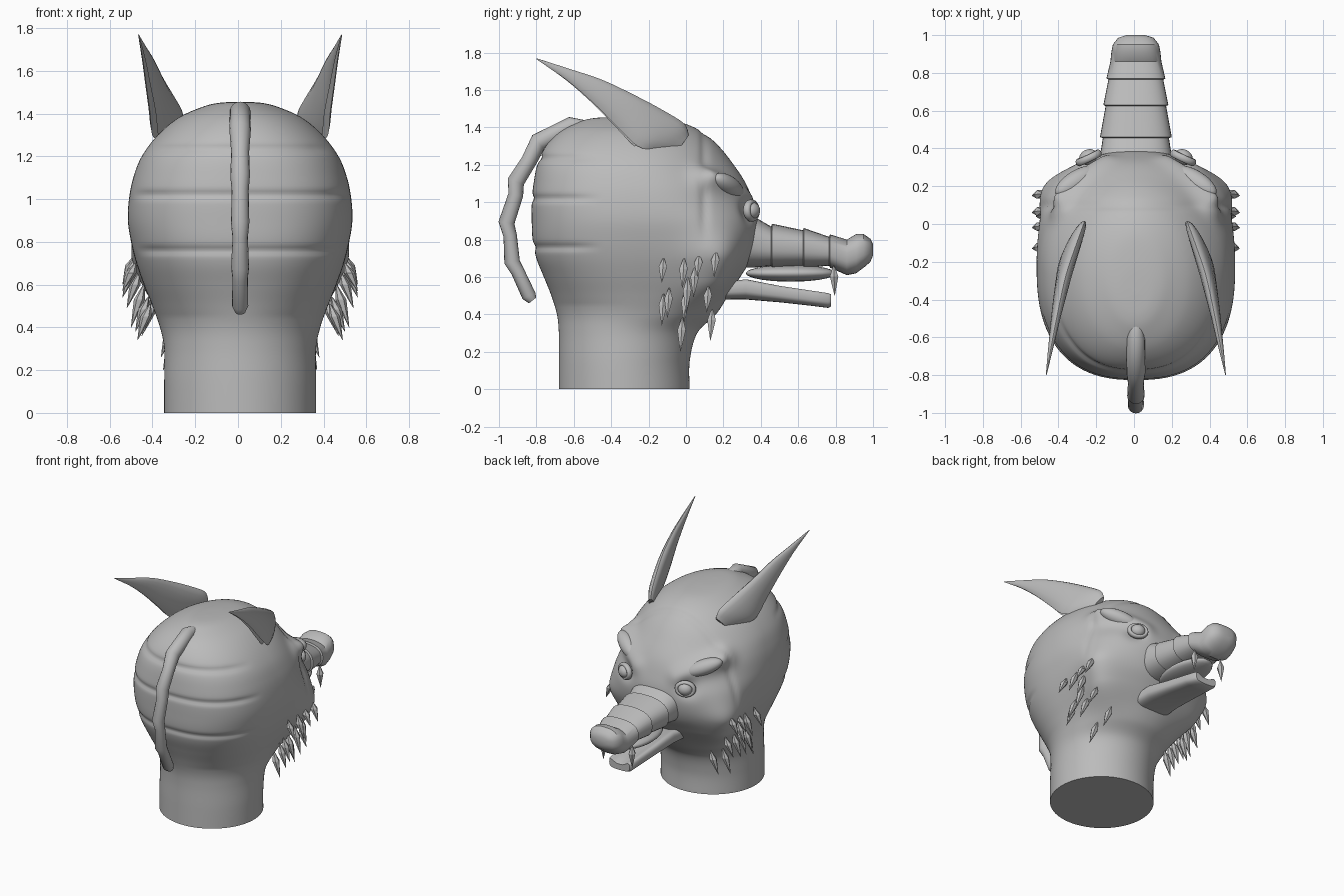
import bpy, bmesh, math
from mathutils import Vector

old = bpy.data.objects.get("Cube")
if old:
    bpy.data.objects.remove(old)

CX = 0.01  # centre line of the body
grey = bpy.data.materials.new("plain_grey")
grey.use_nodes = True
TONE = (0.5, 0.5, 0.5, 1)
grey.diffuse_color = TONE
grey.node_tree.nodes["Principled BSDF"].inputs["Base Color"].default_value = TONE


def finish(name, bm, angle=40):
    bmesh.ops.recalc_face_normals(bm, faces=bm.faces)
    mesh = bpy.data.meshes.new(name)
    bm.to_mesh(mesh)
    bm.free()
    mesh.materials.append(grey)
    obj = bpy.data.objects.new(name, mesh)
    bpy.context.collection.objects.link(obj)
    bpy.ops.object.select_all(action="DESELECT")
    obj.select_set(True)
    bpy.context.view_layer.objects.active = obj
    bpy.ops.object.shade_smooth_by_angle(angle=math.radians(angle))
    return obj


def loft(name, rings, angle=40):
    """Skin a list of equal closed rings and cap both ends."""
    bm = bmesh.new()
    rows = [[bm.verts.new(p) for p in ring] for ring in rings]
    count = len(rows[0])
    for a, b in zip(rows, rows[1:]):
        for i in range(count):
            j = (i + 1) % count
            bm.faces.new((a[i], a[j], b[j], b[i]))
    bm.faces.new(rows[0])
    bm.faces.new(rows[-1])
    return finish(name, bm, angle)


def ball(name, centre, radii, forward=(0, 0, 1)):
    bm = bmesh.new()
    bmesh.ops.create_uvsphere(bm, u_segments=24, v_segments=14, radius=1)
    turn = Vector(forward).to_track_quat("Z", "Y")
    for v in bm.verts:
        v.co = turn @ Vector(a * b for a, b in zip(v.co, radii)) + Vector(centre)
    return finish(name, bm, 60)


def circle(count):
    return [(math.cos(k * math.tau / count), math.sin(k * math.tau / count)) for k in range(count)]


def smooth_rows(rows, steps):
    """Catmull-Rom interpolation of a table of numbers."""
    out = []
    for i in range(len(rows) - 1):
        p = [rows[max(0, min(len(rows) - 1, i + d))] for d in (-1, 0, 1, 2)]
        for s in range(steps):
            t = s / steps
            out.append([b + t / 2 * (c - a + t * (2 * a - 5 * b + 4 * c - d + t * (3 * (b - c) + d - a)))
                        for a, b, c, d in zip(*p)])
    return out + [rows[-1]]


def near(p, a, b, radius):
    """Soft falloff around the segment a-b."""
    a, b = Vector(a), Vector(b)
    t = max(0, min(1, (p - a).dot(b - a) / (b - a).length_squared))
    return math.exp(-((p - a - t * (b - a)).length / radius) ** 2)


# Head and neck: height, half width, back, front, squareness of the face
HEAD = [(0, .355, -.68, .02, 2), (.15, .355, -.68, .02, 2), (.3, .355, -.68, .06, 2),
        (.4, .375, -.69, .16, 2.1), (.5, .41, -.72, .225, 2.3), (.6, .45, -.76, .29, 2.4),
        (.7, .485, -.8, .35, 2.5), (.8, .51, -.82, .38, 2.5), (.9, .525, -.825, .385, 2.4),
        (1, .52, -.825, .36, 2.2), (1.1, .5, -.815, .32, 2.1), (1.2, .46, -.795, .255, 2),
        (1.3, .385, -.75, .175, 2), (1.38, .29, -.67, .08, 2), (1.43, .18, -.57, -.04, 2),
        (1.45, .1, -.49, -.2, 2), (1.455, .01, -.38, -.36, 2)]


def sculpt(p, out):
    """Cheeks, brows, mask edge and the grooves round the back."""
    for s in (-1, 1):
        q = Vector((p.x * s, p.y, p.z))
        cheek = near(q, (.36, .14, .58), (.38, .14, .7), .16)
        brow = near(q, (.39, .09, 1.13), (.15, .32, 1.01), .065)
        socket = near(q, (.25, .34, .95), (.26, .34, .95), .06)
        p = p + Vector((s * .85, .4, 0)) * cheek * .095
        p += Vector((s * .4, .75, .25)) * brow * abs(q.x) * .2 - Vector((s * .5, .8, 0)) * socket * .03
    fade = max(0, min(1, (p.z - .75) * 6))
    p -= out * .011 * fade * math.exp(-((p.y - .1) / .022) ** 2)
    back = max(0, min(1, (-.45 - p.y) * 6))
    for z in (.76, 1.02, 1.235):
        p -= out * .011 * back * math.exp(-((p.z - z) / .018) ** 2)
    return p


rings = []
for z, rx, yb, yf, n in smooth_rows(HEAD, 8):
    ring = []
    rear = 2 + .5 * max(0, 1 - ((z - .95) / .5) ** 2)  # fuller skull behind
    for c, s in circle(180):
        e = 2 / (n if s > 0 else rear)
        x = math.copysign(abs(c) ** e, c) * rx
        y = (yb + yf) / 2 + math.copysign(abs(s) ** e, s) * (yf - yb) / 2
        ring.append(sculpt(Vector((x, y, z)), Vector((c, s, 0))) + Vector((CX, 0, 0)))
    rings.append(ring)
loft("head_and_neck", rings, 70)


def muzzle(name, table, power, dip=0):
    """Rounded loft along y from rows of y, half width, top, bottom; dip hollows the top."""
    rings = []
    for y, w, top, low in table:
        rings.append([(CX + w * math.copysign(abs(c) ** power, c), y,
                       (top + low) / 2 + (top - low) / 2 * math.copysign(abs(s) ** power, s)
                       - dip * max(0, s) ** 6)
                      for c, s in circle(36)])
    return loft(name, rings, 35)


# Ringed snout with a bulbous nose, palate and lower jaw
muzzle("snout", [(.28, .21, .955, .65), (.36, .19, .925, .65), (.455, .175, .87, .66),
                 (.46, .19, .885, .65), (.625, .16, .85, .66), (.63, .172, .862, .65),
                 (.765, .145, .815, .66), (.77, .156, .828, .65), (.86, .135, .8, .61),
                 (.91, .13, .83, .62), (.95, .122, .83, .65), (.985, .095, .805, .68),
                 (1, .05, .775, .715)], .8)
ball("palate", (CX, .56, .62), (.13, .24, .045))
muzzle("lower_jaw", [(.15, .15, .58, .48), (.32, .14, .605, .48), (.5, .122, .568, .465),
                     (.68, .105, .54, .445), (.76, .095, .528, .435), (.775, .085, .52, .442)], .65, .035)

# Back crest: a jointed tube hanging behind the head (y, z, radius)
CREST = [(-.55, 1.40, .04), (-.61, 1.41, .048), (-.79, 1.32, .05), (-.84, 1.22, .042),
         (-.91, 1.11, .046), (-.91, 1.04, .04), (-.96, .89, .043), (-.94, .82, .036),
         (-.93, .68, .042), (-.90, .63, .036), (-.84, .5, .038), (-.82, .475, .025)]
rings = []
for i, (y, z, r) in enumerate(CREST):
    a, b = CREST[max(0, i - 1)], CREST[min(len(CREST) - 1, i + 1)]
    along = Vector((0, b[0] - a[0], b[1] - a[1])).normalized()
    side = Vector((1, 0, 0))
    up = along.cross(side)
    rings.append([Vector((CX, y, z)) + (side * c + up * s) * r for c, s in circle(16)])
loft("back_crest", rings)

# Ears: upper edge x, y, z, lower edge x, y, z, thickness
EAR = [(.27, .015, 1.36, .31, -.05, 1.275, .02), (.28, -.01, 1.42, .37, -.18, 1.275, .034),
       (.32, -.12, 1.49, .4, -.27, 1.29, .04), (.37, -.27, 1.57, .41, -.38, 1.4, .036),
       (.41, -.45, 1.655, .43, -.5, 1.525, .026), (.445, -.63, 1.715, .45, -.64, 1.65, .015),
       (.475, -.8, 1.77, .475, -.8, 1.765, .002)]
# Hanging cheek spikes: x, y, z of the top, and length
SPIKES = [(.49, -.12, .70, .13), (.42, -.12, .51, .17), (.43, -.09, .54, .16), (.49, -.01, .7, .16),
          (.45, .01, .6, .2), (.47, .05, .66, .17), (.49, .07, .72, .12), (.49, .16, .74, .14),
          (.42, .12, .55, .14), (.31, .14, .43, .17), (.3, -.02, .38, .18), (.4, 0, .53, .17)]


def spike(name, top, tip, width):
    """Slim faceted diamond from top to tip."""
    top, tip = Vector(top), Vector(tip)
    rings = []
    for t, r in ((0, .15), (.35, 1), (.6, .65), (1, .03)):
        rings.append([top.lerp(tip, t) + Vector((c, s, 0)) * r * width for c, s in circle(6)])
    return loft(name, rings, 20)


for s, side in ((1, "left"), (-1, "right")):
    rings = []
    for ux, uy, uz, lx, ly, lz, thick in smooth_rows(EAR, 4):
        upper, lower = Vector((ux, uy, uz)), Vector((lx, ly, lz))
        mid, half = (upper + lower) / 2, (upper - lower) / 2
        flat = half.cross(Vector((.2, -.8, .4))).normalized()
        ring = []
        for c, k in circle(16):
            reach = .3 if c < -.98 else c  # folded hollow along the lower edge
            p = mid + half * reach + flat * k * thick
            ring.append((CX + p.x * s, p.y, p.z))
        rings.append(ring)
    loft(side + "_ear", rings)

    # Knobbed brow slanting down to the snout
    ball(side + "_brow", (CX + s * .31, .225, 1.085), (.06, .055, .14), (s * .2, -.12, .09))

    # Eye with a rounded lid ring
    look = Vector((s * .42, .9, .05)).normalized()
    centre = Vector((CX + s * .25, .35, .955))
    ball(side + "_eye", centre + look * .005, (.05, .045, .04), look)
    turn = look.to_track_quat("Z", "Y")
    lid = bmesh.new()
    grid = [[lid.verts.new(centre + turn @ Vector((c * (.06 + a * .014), k * (.046 + a * .014), b * .02)))
             for a, b in circle(10)] for c, k in circle(28)]
    for i in range(28):
        for j in range(10):
            m, n = (i + 1) % 28, (j + 1) % 10
            lid.faces.new((grid[i][j], grid[m][j], grid[m][n], grid[i][n]))
    finish(side + "_eyelid", lid, 60)

    spike(side + "_fang", (CX + s * .115, .79, .66), (CX + s * .12, .795, .5), .026)
    for i, (x, y, z, length) in enumerate(SPIKES):
        spike(f"{side}_cheek_spike_{i + 1}", (CX + s * x, y, z),
              (CX + s * (x + .06), y - .01, z - length), .026)
